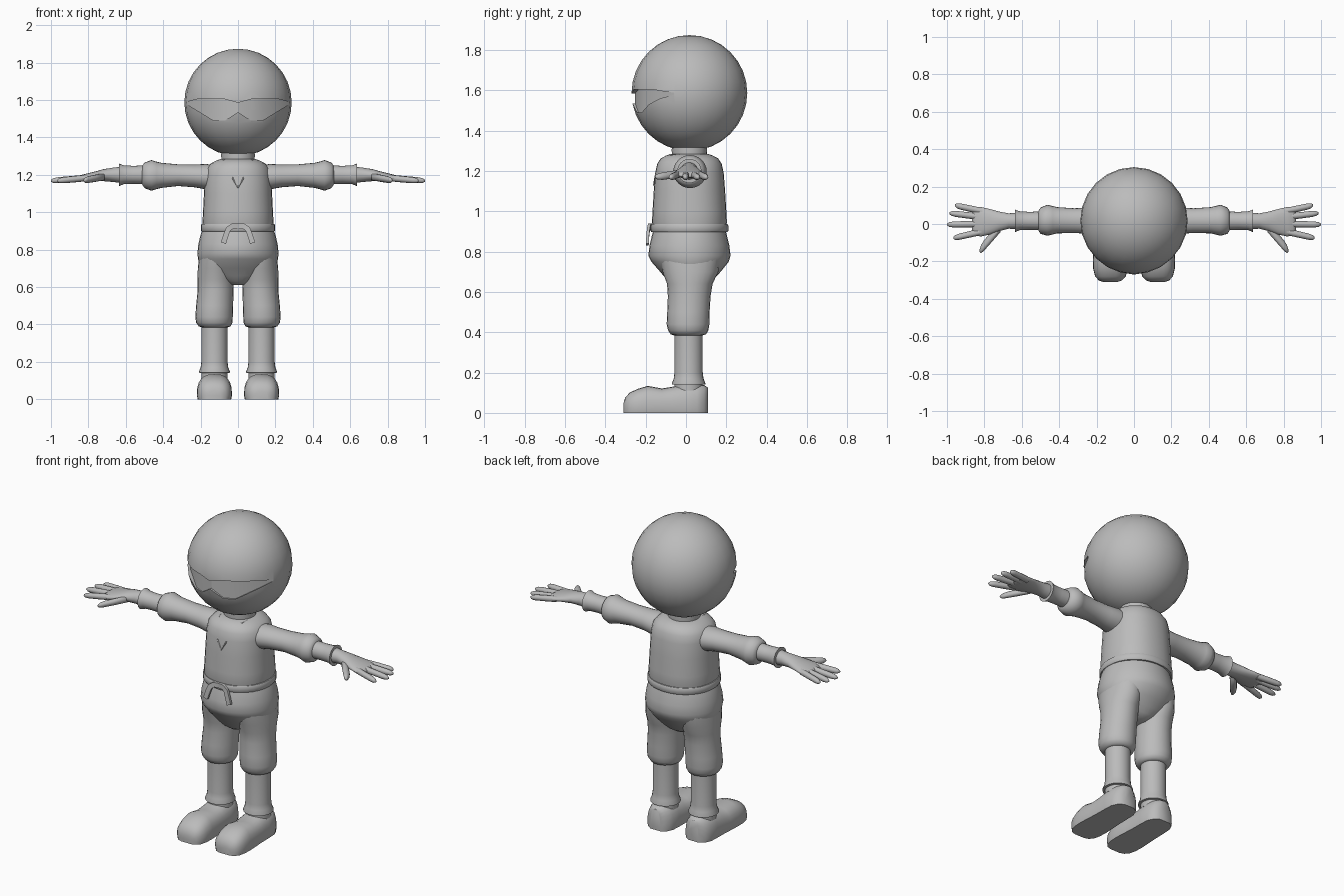
import bpy, bmesh, math
from mathutils import Vector

grey = bpy.data.materials.new("plain_grey")
grey.diffuse_color = (0.5, 0.5, 0.5, 1)
CY = 0.017  # depth of the body axis


def make(name, bm, mirror=False, angle=40):
    bmesh.ops.recalc_face_normals(bm, faces=bm.faces[:])
    me = bpy.data.meshes.new(name)
    bm.to_mesh(me)
    bm.free()
    me.materials.append(grey)
    ob = bpy.data.objects.new(name, me)
    bpy.context.collection.objects.link(ob)
    smooth(ob, angle)
    if mirror:
        ob.modifiers.new("mirror", 'MIRROR').use_clip = False
    return ob


def smooth(ob, angle=40):
    bpy.ops.object.select_all(action='DESELECT')
    ob.select_set(True)
    bpy.context.view_layer.objects.active = ob
    bpy.ops.object.shade_smooth_by_angle(angle=math.radians(angle))


def skin(rings):
    """Bridge rings of points and cap both ends."""
    bm = bmesh.new()
    vs = [[bm.verts.new(p) for p in r] for r in rings]
    n = len(vs[0])
    for a, b in zip(vs, vs[1:]):
        for i in range(n):
            bm.faces.new((a[i], a[(i + 1) % n], b[(i + 1) % n], b[i]))
    bm.faces.new(vs[0])
    bm.faces.new(vs[-1])
    return bm


def loft(name, axis, sections, n=24, mirror=False, power=1.0, angle=40):
    """Sections are (position, centre 1, centre 2, radius 1, radius 2)."""
    rings = []
    for p, c1, c2, r1, r2 in sections:
        ring = []
        for i in range(n):
            a = 2 * math.pi * i / n
            u = math.copysign(abs(math.cos(a)) ** power, math.cos(a))
            v = math.copysign(abs(math.sin(a)) ** power, math.sin(a))
            q = (c1 + r1 * u, c2 + r2 * v)
            ring.append((q[0], q[1], p) if axis == 'z' else (p, q[0], q[1]))
        rings.append(ring)
    return make(name, skin(rings), mirror, angle)


# Head: round ball with a recessed eye opening
bm = bmesh.new()
bmesh.ops.create_uvsphere(bm, u_segments=24, v_segments=16, radius=0.287)
bmesh.ops.translate(bm, verts=bm.verts, vec=(0, CY, 1.587))
head = make("head", bm, angle=30)

# Eye opening cutter: columns of (x, back y, bottom z, top z)
half = [(0, -0.252, 1.535, 1.585), (0.07, -0.236, 1.49, 1.604), (0.13, -0.208, 1.49, 1.604),
        (0.22, -0.135, 1.545, 1.604), (0.283, -0.05, 1.583, 1.587)]
cols = [(-x, y, b, t) for x, y, b, t in half[:0:-1]] + half
bm = skin([[(x, y, b), (x, y, t), (x, -0.5, t), (x, -0.5, b)] for x, y, b, t in cols])
cutter = make("eye_opening_cutter", bm)
cutter.hide_render = True
cutter.hide_set(True)
mod = head.modifiers.new("eye_opening", 'BOOLEAN')
mod.operation = 'DIFFERENCE'
mod.solver = 'EXACT'
mod.object = cutter
smooth(head, 30)
bpy.ops.object.modifier_apply(modifier=mod.name)
smooth(head, 25)
bpy.data.objects.remove(cutter)

# Torso and neck
loft("torso", 'z', [(z, 0, CY, rx, ry) for z, rx, ry in (
    (0.92, 0.186, 0.18), (0.945, 0.19, 0.186), (1.0, 0.187, 0.183), (1.1, 0.182, 0.177),
    (1.19, 0.177, 0.17), (1.235, 0.168, 0.16), (1.262, 0.145, 0.143), (1.277, 0.115, 0.115),
    (1.285, 0.092, 0.092))], n=32, power=0.9)
loft("neck", 'z', [(1.24, 0, CY, 0.085, 0.083), (1.30, 0, CY, 0.09, 0.088),
                   (1.36, 0, CY, 0.088, 0.086)])

# Neckline: thin raised seam meeting in a V on the chest
cu = bpy.data.curves.new("neckline", 'CURVE')
cu.dimensions = '3D'
cu.bevel_depth = 0.004
cu.bevel_resolution = 1
pts = [(0.085, -0.03, 1.281), (0.075, -0.07, 1.277), (0.062, -0.112, 1.256),
       (0.045, -0.137, 1.222), (0.025, -0.152, 1.175), (0, -0.159, 1.13)]
pts += [(-x, y, z) for x, y, z in pts[-2::-1]]
sp = cu.splines.new('POLY')
sp.points.add(len(pts) - 1)
for p, q in zip(sp.points, pts):
    p.co = (*q, 1)
cu.materials.append(grey)
bpy.context.collection.objects.link(bpy.data.objects.new("neckline", cu))

# Belt
loft("belt", 'z', [(z, 0, CY, r, r - 0.006) for z, r in (
    (0.896, 0.185), (0.897, 0.195), (0.903, 0.199), (0.928, 0.199),
    (0.936, 0.195), (0.937, 0.18))], n=32, power=0.95)

# Belt tie: flat strip arching out of the knot, one tail on each side
path = [(0.0, -0.176, 0.925), (0.03, -0.181, 0.925), (0.052, -0.186, 0.91),
        (0.062, -0.189, 0.885), (0.078, -0.192, 0.835)]
rings = []
for i, p in enumerate(path):
    a, b = Vector(path[max(i - 1, 0)]), Vector(path[min(i + 1, len(path) - 1)])
    t = (b - a).normalized()
    side = t.cross(Vector((0, 1, 0))).normalized() * 0.014
    d = Vector((0, 0.007, 0))
    c = Vector(p)
    rings.append([c - side - d, c + side - d, c + side + d, c - side + d])
make("belt_tie", skin(rings), True)

# Trousers: hips and gathered legs
loft("hips", 'z', [(z, 0, c, rx, ry) for z, c, rx, ry in (
    (0.91, CY, 0.188, 0.178), (0.88, CY, 0.2, 0.186), (0.83, CY, 0.212, 0.198),
    (0.78, CY, 0.217, 0.204), (0.75, 0.02, 0.214, 0.192), (0.70, 0.022, 0.198, 0.15),
    (0.66, 0.02, 0.16, 0.115), (0.63, 0.018, 0.1, 0.09), (0.61, CY, 0.04, 0.06))], n=32, angle=60)
loft("trouser_leg", 'z', [(z, cx, c, rx, ry) for z, cx, c, rx, ry in (
    (0.78, 0.115, 0.02, 0.09, 0.15), (0.70, 0.117, 0.022, 0.098, 0.138),
    (0.64, 0.119, 0.019, 0.097, 0.113), (0.58, 0.12, 0.016, 0.096, 0.106),
    (0.50, 0.125, 0.012, 0.099, 0.105), (0.44, 0.128, 0.01, 0.1, 0.106),
    (0.41, 0.127, 0.011, 0.097, 0.1), (0.39, 0.125, 0.012, 0.085, 0.088),
    (0.384, 0.125, 0.012, 0.068, 0.07))], mirror=True, angle=60)

# Shins with flared ankle cuffs
loft("shin", 'z', [(z, 0.126, 0.013, r, r) for z, r in (
    (0.42, 0.07), (0.20, 0.07), (0.17, 0.074), (0.147, 0.083), (0.142, 0.083),
    (0.14, 0.07), (0.11, 0.07))], mirror=True)

# Shoes: flat sole with rounded top, built front to back as (y, half width, height)
rings = []
for y, w, h in ((-0.311, 0.035, 0.045), (-0.302, 0.062, 0.075), (-0.28, 0.082, 0.1),
                (-0.24, 0.092, 0.119), (-0.19, 0.094, 0.134), (-0.12, 0.09, 0.121),
                (-0.065, 0.087, 0.13), (0.0, 0.086, 0.142), (0.055, 0.083, 0.142),
                (0.09, 0.066, 0.138), (0.11, 0.035, 0.125)):
    ring = [(0.126 - w * 0.95, y, 0), (0.126 + w * 0.95, y, 0)]
    for i in range(13):
        a = math.pi * i / 12
        u = math.copysign(abs(math.cos(a)) ** 0.75, math.cos(a))
        ring.append((0.126 + w * u, y, 0.02 + (h - 0.02) * max(math.sin(a), 0) ** 0.75))
    rings.append(ring)
make("shoe", skin(rings), True, 50)

# Sleeves, forearms with cuffs, and palms
loft("sleeve", 'x', [(0.1, CY, 1.185, 0.075, 0.062), (0.17, CY, 1.19, 0.08, 0.068),
                     (0.23, CY, 1.194, 0.07, 0.061), (0.32, 0.018, 1.198, 0.066, 0.058),
                     (0.41, 0.02, 1.197, 0.07, 0.067), (0.435, 0.02, 1.197, 0.076, 0.073),
                     (0.463, 0.02, 1.197, 0.083, 0.082), (0.50, 0.018, 1.197, 0.07, 0.068),
                     (0.512, 0.017, 1.198, 0.05, 0.05)], mirror=True, angle=60)
loft("forearm", 'x', [(x, CY, 1.2, r, r) for x, r in (
    (0.48, 0.05), (0.56, 0.048), (0.61, 0.05), (0.636, 0.06), (0.636, 0.045))], mirror=True)
loft("palm", 'x', [(0.62, 0.016, 1.2, 0.044, 0.044), (0.67, 0.016, 1.2, 0.041, 0.038),
                   (0.72, 0.014, 1.198, 0.052, 0.032), (0.77, 0.012, 1.191, 0.068, 0.025),
                   (0.82, 0.012, 1.184, 0.079, 0.02), (0.85, 0.014, 1.18, 0.074, 0.016),
                   (0.866, 0.014, 1.178, 0.055, 0.008)], n=20, mirror=True, angle=60)


def digit(name, a, b, r):
    """Tapered finger from a to b with a rounded tip."""
    a, b = Vector(a), Vector(b)
    stretch = (b - a).length / (b.x - a.x)
    secs = []
    for t, k in ((0, 1), (0.4, 1), (0.8, 0.95), (0.93, 0.75), (1, 0.3)):
        c = a.lerp(b, t)
        secs.append((c.x, c.y, c.z, r * k * stretch, r * k))
    loft(name, 'x', secs, 12, True, angle=70)


# Fingers and thumb
for i, (y0, x1, y1) in enumerate(((0.068, 0.958, 0.1), (0.037, 0.987, 0.058),
                                  (0.0, 1.0, -0.003), (-0.04, 0.966, -0.075))):
    digit("finger_%d" % (i + 1), (0.81, y0, 1.183), (x1, y1, 1.168), 0.017)
digit("thumb", (0.715, -0.015, 1.19), (0.825, -0.142, 1.17), 0.019)
